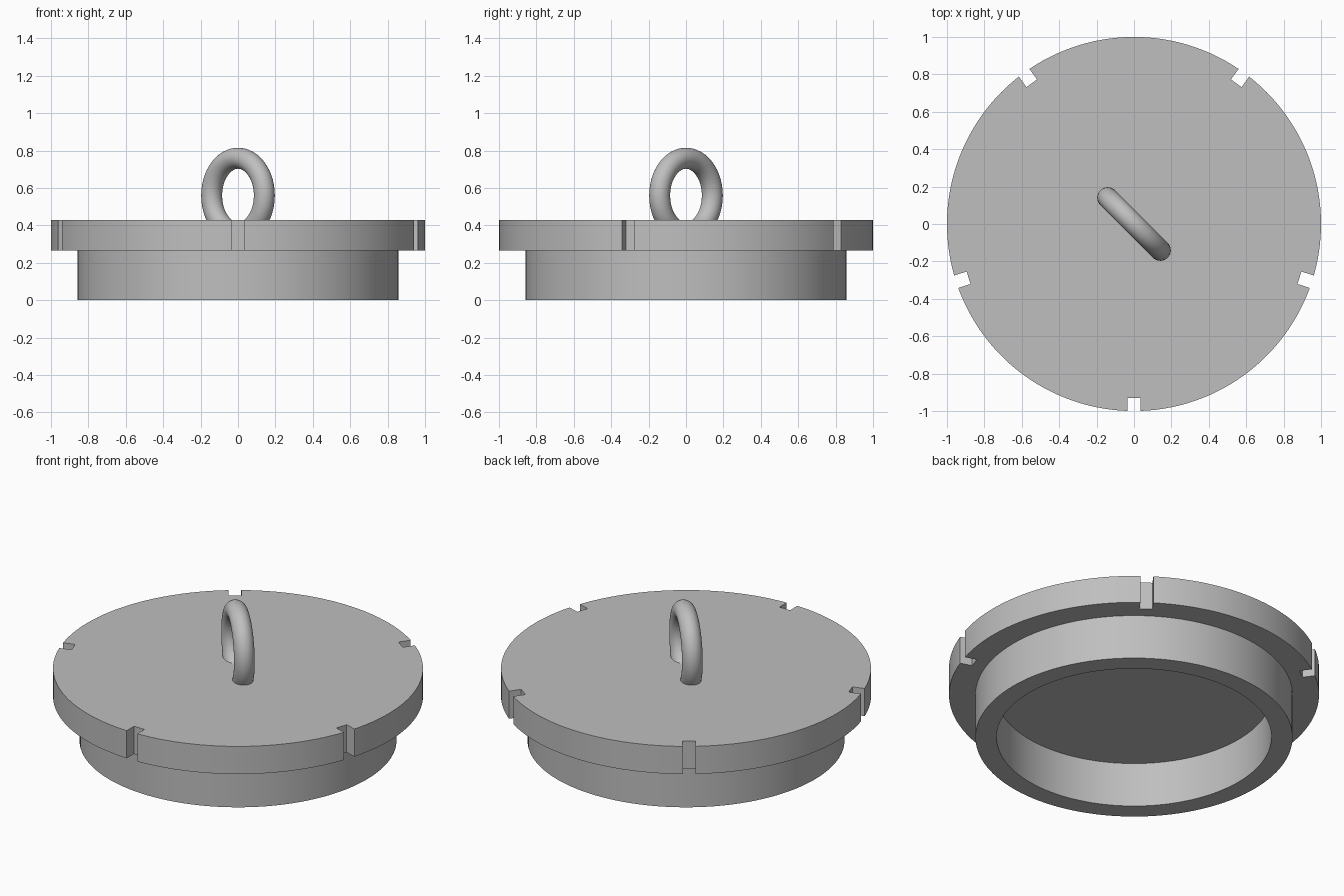
import bpy
import bmesh
from math import pi, sin, cos, asin, radians

cube = bpy.data.objects.get("Cube")
if cube:
    bpy.data.objects.remove(cube)

PLATE_R, PLATE_BOTTOM, PLATE_TOP = 1.0, 0.265, 0.43
NOTCH_HALF, NOTCH_FLOOR, NOTCHES = 0.035, 0.93, 5
SKIRT_OUT, SKIRT_IN = 0.857, 0.743

metal = bpy.data.materials.new("grey_metal")
metal.use_nodes = True
grey = (0.52, 0.52, 0.52, 1)
metal.diffuse_color = grey
metal.node_tree.nodes["Principled BSDF"].inputs["Base Color"].default_value = grey


def finish(obj):
    """Give the part its material and smooth its curved sides."""
    obj.data.materials.append(metal)
    bpy.ops.object.select_all(action="DESELECT")
    obj.select_set(True)
    bpy.context.view_layer.objects.active = obj
    bpy.ops.object.shade_smooth_by_angle(angle=radians(30))


def from_bmesh(name, bm):
    bmesh.ops.recalc_face_normals(bm, faces=bm.faces)
    mesh = bpy.data.meshes.new(name)
    bm.to_mesh(mesh)
    bm.free()
    obj = bpy.data.objects.new(name, mesh)
    bpy.context.collection.objects.link(obj)
    finish(obj)
    return obj


# Round plate outline: square notch, then an arc to the next notch
outline = []
step = 2 * pi / NOTCHES
gap = asin(NOTCH_HALF / PLATE_R)
ARC = 28
for k in range(NOTCHES):
    a = -pi / 2 + k * step
    for side in (-1, 1):
        outline.append((NOTCH_FLOOR * cos(a) - side * NOTCH_HALF * sin(a),
                        NOTCH_FLOOR * sin(a) + side * NOTCH_HALF * cos(a)))
    for i in range(ARC + 1):
        t = a + gap + (step - 2 * gap) * i / ARC
        outline.append((PLATE_R * cos(t), PLATE_R * sin(t)))

bm = bmesh.new()
base = bm.faces.new([bm.verts.new((x, y, PLATE_BOTTOM)) for x, y in outline])
extruded = bmesh.ops.extrude_face_region(bm, geom=[base], use_keep_orig=True)
top_verts = [g for g in extruded["geom"] if isinstance(g, bmesh.types.BMVert)]
bmesh.ops.translate(bm, verts=top_verts, vec=(0, 0, PLATE_TOP - PLATE_BOTTOM))
from_bmesh("notched_plate", bm)

# Hollow skirt below the plate, turned from its wall section
bm = bmesh.new()
section = [(SKIRT_OUT, PLATE_BOTTOM), (SKIRT_OUT, 0),
           (SKIRT_IN, 0), (SKIRT_IN, PLATE_BOTTOM)]
verts = [bm.verts.new((r, 0, z)) for r, z in section]
edges = [bm.edges.new(pair) for pair in zip(verts, verts[1:])]
bmesh.ops.spin(bm, geom=verts + edges, cent=(0, 0, 0), axis=(0, 0, 1),
               angle=2 * pi, steps=128, use_merge=True)
bmesh.ops.remove_doubles(bm, verts=bm.verts, dist=0.0001)
from_bmesh("hollow_skirt", bm)

# Lifting ring, standing diagonally and sunk into the plate
bpy.ops.mesh.primitive_torus_add(
    major_radius=0.199, minor_radius=0.056, major_segments=72, minor_segments=32,
    location=(0, 0, 0.56), rotation=(pi / 2, 0, -pi / 4))
ring = bpy.context.object
ring.name = "lifting_ring"
finish(ring)
